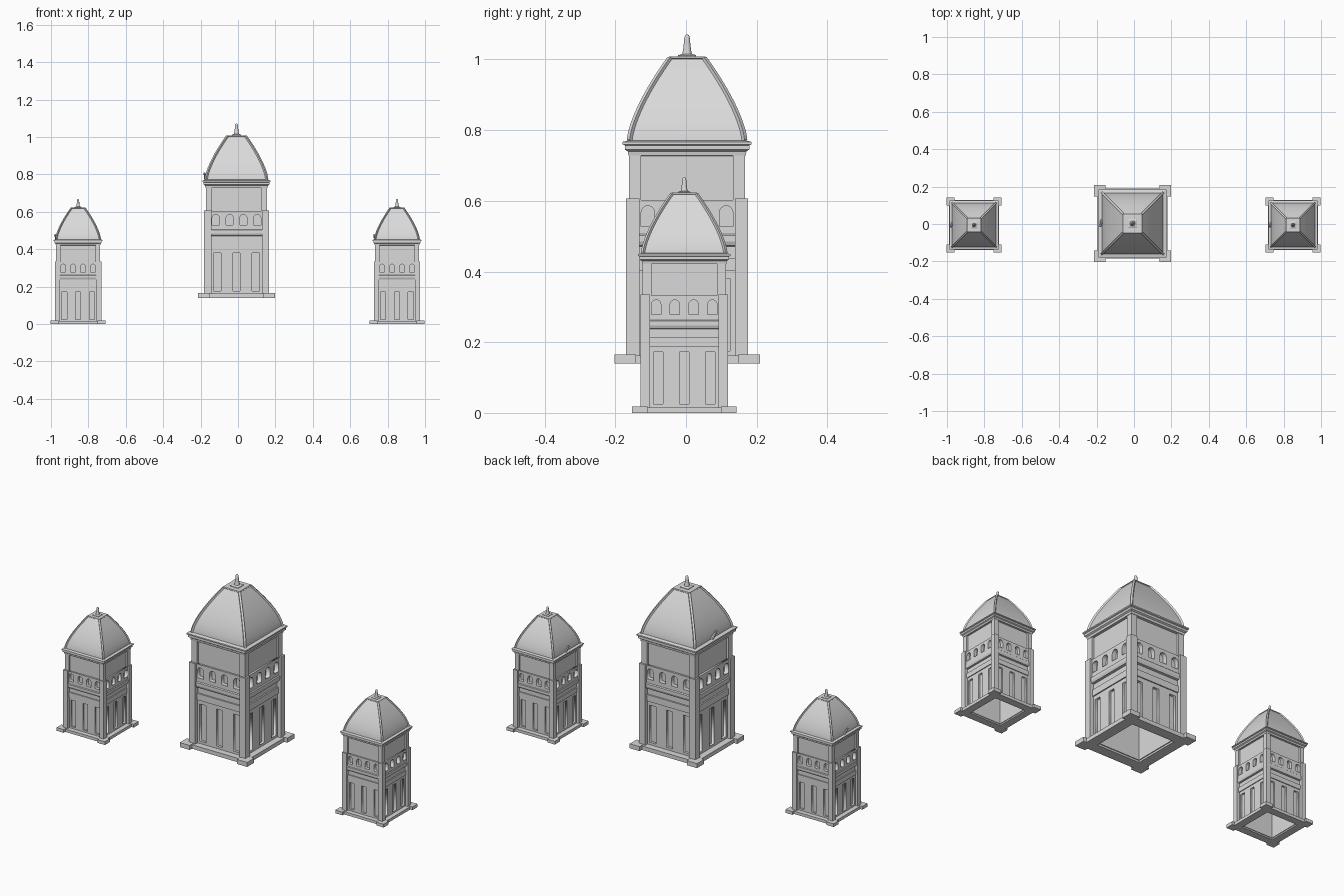
import bpy, bmesh, math
from mathutils import Matrix, Vector

cube = bpy.data.objects.get("Cube")
if cube:
    bpy.data.objects.remove(cube, do_unlink=True)

stone = bpy.data.materials.new("pale_stone")
stone.use_nodes = True
COLOR = (0.7, 0.7, 0.7, 1)
stone.diffuse_color = COLOR
stone.node_tree.nodes["Principled BSDF"].inputs["Base Color"].default_value = COLOR

# Tower places: name, x, y, z, scale
TOWERS = [("centre", -0.008, 0.003, 0.14, 1.0),
          ("left", 0.85, -0.005, 0, 0.717),
          ("right", -0.855, -0.005, 0, 0.717)]


def place(name, mesh, smooth=False):
    """Put one copy of a part on every tower."""
    mesh.materials.clear()
    mesh.materials.append(stone)
    for n, (tower, x, y, z, s) in enumerate(TOWERS):
        ob = bpy.data.objects.new(f"{tower}_{name}", mesh)
        bpy.context.collection.objects.link(ob)
        ob.location, ob.scale = (x, y, z), (s, s, s)
        if smooth and n == 0:
            bpy.ops.object.select_all(action='DESELECT')
            ob.select_set(True)
            bpy.context.view_layer.objects.active = ob
            bpy.ops.object.shade_smooth_by_angle(angle=math.radians(35))


def finish(bm, name):
    bmesh.ops.recalc_face_normals(bm, faces=bm.faces)
    mesh = bpy.data.meshes.new(name)
    bm.to_mesh(mesh)
    bm.free()
    return mesh


def loft(name, profile, sides=4, ring=False, caps=False):
    """Stack of square (or round) outlines from (half width, height) pairs."""
    bm = bmesh.new()
    reach = math.sqrt(2) if sides == 4 else 1
    rows = []
    for h, z in profile:
        angles = [math.tau * (k + 0.5) / sides for k in range(sides)]
        rows.append([bm.verts.new((h * reach * math.cos(a), h * reach * math.sin(a), z))
                     for a in angles])
    pairs = list(zip(rows, rows[1:])) + ([(rows[-1], rows[0])] if ring else [])
    for low, high in pairs:
        for k in range(sides):
            j = (k + 1) % sides
            bm.faces.new((low[k], low[j], high[j], high[k]))
    if caps:
        bm.faces.new(rows[0])
        bm.faces.new(rows[-1])
    return finish(bm, name)


def box_ring(name, inner, outer, z0, z1):
    return loft(name, [(outer, z0), (outer, z1), (inner, z1), (inner, z0)], ring=True)


def four(name, mesh):
    """Repeat a mesh on all four sides."""
    bm = bmesh.new()
    for k in range(4):
        turned = mesh.copy()
        turned.transform(Matrix.Rotation(k * math.pi / 2, 4, 'Z'))
        bm.from_mesh(turned)
        bpy.data.meshes.remove(turned)
    return finish(bm, name)


def corner_blocks(name, inner, outer, z0, z1):
    bm = bmesh.new()
    mid, w = (inner + outer) / 2, outer - inner
    bmesh.ops.create_cube(bm, size=1, matrix=Matrix.Translation((mid, mid, (z0 + z1) / 2))
                          @ Matrix.Diagonal((w, w, z1 - z0, 1)))
    return four(name, finish(bm, name))


def rect(cx, w, z0, z1):
    return [(cx - w / 2, z0), (cx + w / 2, z0), (cx + w / 2, z1), (cx - w / 2, z1)]


def arch(cx, w, z0, z1):
    r = w / 2
    top = [(cx + r * math.cos(a), z1 - r + r * math.sin(a))
           for a in [math.pi * k / 8 for k in range(9)]]
    return [(cx - r, z0), (cx + r, z0)] + top


def pierced_panel(name, outlines, near, far):
    """Flat panel with holes, repeated on all four sides."""
    curve = bpy.data.curves.new(name, 'CURVE')
    curve.dimensions, curve.fill_mode = '2D', 'BOTH'
    curve.extrude = (far - near) / 2
    for pts in outlines:
        sp = curve.splines.new('POLY')
        sp.points.add(len(pts) - 1)
        for p, (x, z) in zip(sp.points, pts):
            p.co = (x, z, 0, 1)
        sp.use_cyclic_u = True
    ob = bpy.data.objects.new(name, curve)
    bpy.context.collection.objects.link(ob)
    dg = bpy.context.evaluated_depsgraph_get()
    mesh = bpy.data.meshes.new_from_object(ob.evaluated_get(dg))
    bpy.data.objects.remove(ob, do_unlink=True)
    mesh.transform(Matrix.Translation((0, -(near + far) / 2, 0))
                   @ Matrix.Rotation(math.pi / 2, 4, 'X'))
    return four(name, mesh)


# Open plinth with projecting corners
place("plinth", box_ring("plinth", 0.13, 0.187, 0, 0.022))
place("plinth_corners", corner_blocks("plinth_corners", 0.145, 0.206, 0, 0.025))

# Hollow shaft and corner piers
place("shaft", box_ring("shaft", 0.125, 0.138, 0.01, 0.6))
place("lower_piers", corner_blocks("lower_piers", 0.135, 0.173, 0.02, 0.467))
place("upper_piers", corner_blocks("upper_piers", 0.13, 0.164, 0.46, 0.605))

# Lower storey with three tall niches per side
doors = [rect(0, 0.29, 0.02, 0.265)]
doors += [rect(c, 0.038, 0.035, 0.24) for c in (-0.103, 0, 0.103)]
place("niche_panels", pierced_panel("niche_panels", doors, 0.135, 0.152))
place("lintel", box_ring("lintel", 0.135, 0.158, 0.262, 0.298))
place("frieze", box_ring("frieze", 0.135, 0.15, 0.298, 0.335))
place("ledge", loft("ledge", [(0.135, 0.328), (0.162, 0.333), (0.167, 0.345),
                              (0.167, 0.362), (0.16, 0.368), (0.135, 0.368)], ring=True))

# Arcade with four small arches per side
arches = [rect(0, 0.29, 0.366, 0.463)]
arches += [arch(c, 0.038, 0.388, 0.446) for c in (-0.111, -0.037, 0.037, 0.111)]
place("arcade", pierced_panel("arcade", arches, 0.135, 0.162))

# Plain upper wall and cornice
place("upper_wall", box_ring("upper_wall", 0.135, 0.152, 0.46, 0.59))
place("cornice", loft("cornice", [(0.135, 0.585), (0.166, 0.588), (0.168, 0.6), (0.176, 0.605),
                                  (0.176, 0.617), (0.182, 0.62), (0.182, 0.627),
                                  (0.16, 0.632), (0.135, 0.632)], ring=True))

# Four-sided dome
dome = [(0.163 - 0.115 * (k / 20) ** 1.47, 0.63 + 0.235 * k / 20) for k in range(21)]
place("dome", loft("dome", dome), smooth=True)
place("dome_cap", loft("dome_cap", [(0.05, 0.861), (0.053, 0.864), (0.051, 0.869)], caps=True))

# Ribs along the dome corners
bm = bmesh.new()
rows = []
for h, z in dome:
    centre = Vector((h, h, z))
    out, side = Vector((0.0035, 0.0035, 0.002)), Vector((-0.004, 0.004, 0))
    rows.append([bm.verts.new(centre + v) for v in (side - out, side + out, -side + out, -side - out)])
for a, b in zip(rows, rows[1:]):
    for k in range(4):
        j = (k + 1) % 4
        bm.faces.new((a[k], a[j], b[j], b[k]))
place("dome_ribs", four("dome_ribs", finish(bm, "rib")))

# Finial
place("finial_foot", loft("finial_foot", [(0.025, 0.866), (0.025, 0.872), (0.016, 0.876)], caps=True))
place("finial", loft("finial", [(0.015, 0.872), (0.012, 0.885), (0.0095, 0.905), (0.008, 0.922),
                                (0.006, 0.928), (0.002, 0.931)], sides=12, caps=True), smooth=True)

# Small leaning spike at the foot of the dome
foot, tip = Vector((-0.163, 0.018, 0.63)), Vector((-0.172, -0.016, 0.668))
bm = bmesh.new()
bmesh.ops.create_cone(bm, segments=8, radius1=0.009, radius2=0.005, depth=(tip - foot).length,
                      cap_ends=True, matrix=Matrix.Translation((foot + tip) / 2)
                      @ (tip - foot).to_track_quat('Z', 'Y').to_matrix().to_4x4())
place("spike", finish(bm, "spike"))
